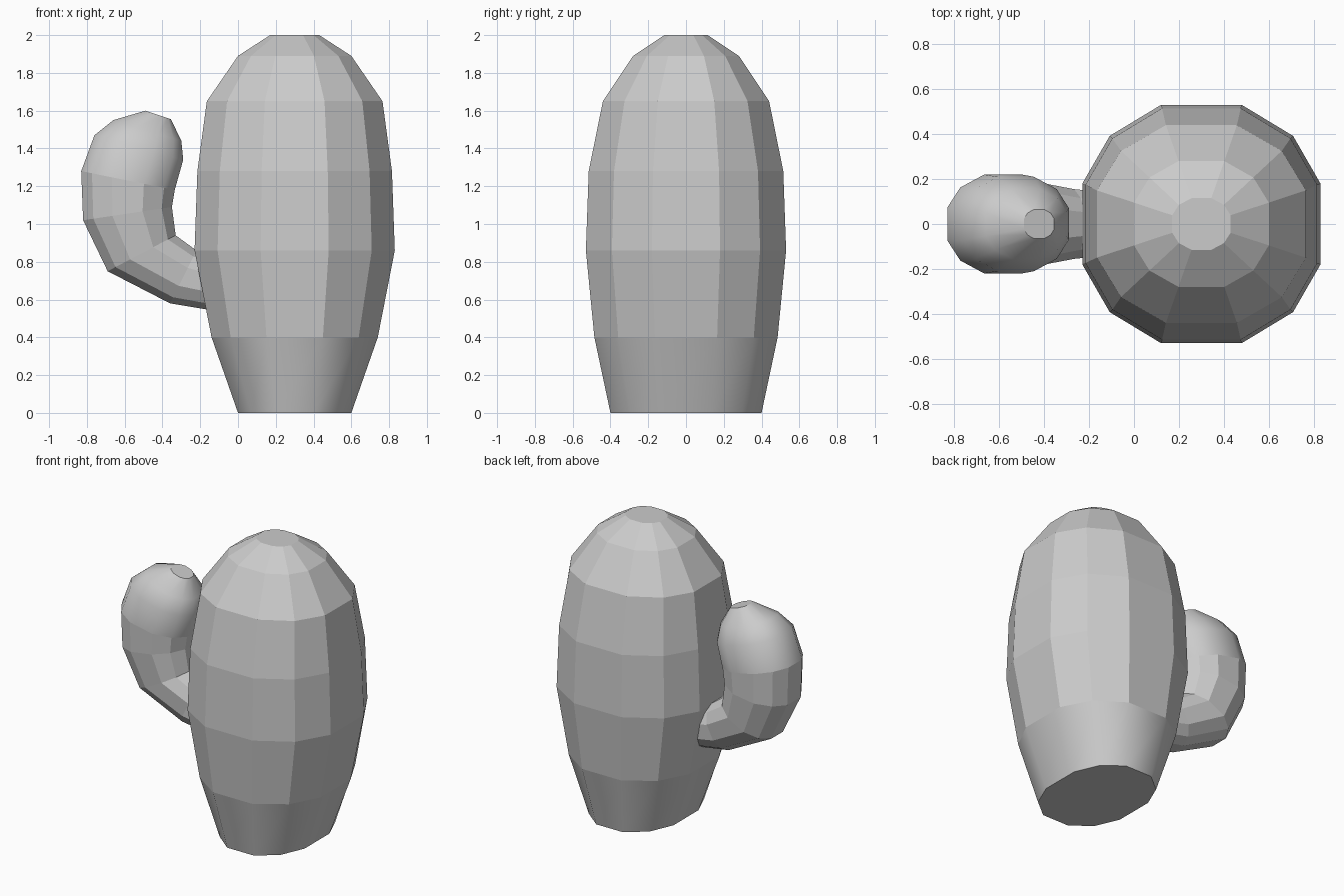
import bpy, bmesh
from mathutils import Vector

if "Cube" in bpy.data.objects:
    bpy.data.objects.remove(bpy.data.objects["Cube"])

# Twelve-sided cross-section shared by trunk and arm (unit half-widths)
Q = [(1, .34), (.77, .74), (.34, 1)]
SECTION = (Q + [(-a, b) for a, b in reversed(Q)]
           + [(-a, -b) for a, b in Q] + [(a, -b) for a, b in reversed(Q)])


def loft(name, rings, smooth_bands, cap_start):
    """rings: (centre, half-width vector, half-depth along y)"""
    bm = bmesh.new()
    loops = [[bm.verts.new(c + u * a + Vector((0, d * b, 0))) for a, b in SECTION]
             for c, u, d in rings]
    n = len(SECTION)
    for k, (lo, hi) in enumerate(zip(loops, loops[1:])):
        for i in range(n):
            j = (i + 1) % n
            f = bm.faces.new((lo[i], lo[j], hi[j], hi[i]))
            f.smooth = k in smooth_bands
    bm.faces.new(loops[-1])
    if cap_start:
        bm.faces.new(loops[0][::-1])
    bmesh.ops.recalc_face_normals(bm, faces=bm.faces)
    # Keep the rims of the end caps crisp
    for loop in (loops[0], loops[-1]):
        for i in range(n):
            bm.edges.get((loop[i], loop[(i + 1) % n])).smooth = False
    me = bpy.data.meshes.new(name)
    bm.to_mesh(me)
    bm.free()
    ob = bpy.data.objects.new(name, me)
    bpy.context.collection.objects.link(ob)
    return ob


# Trunk: height, half-width in x, half-width in y
trunk = [(0, .30, .40), (.40, .44, .485), (.86, .53, .53), (1.28, .515, .515),
         (1.65, .465, .44), (1.89, .30, .28), (2.0, .13, .115)]
loft("cactus_trunk",
     [(Vector((.3, 0, z)), Vector((rx, 0, 0)), ry) for z, rx, ry in trunk], {0}, True)

# Arm: outer x, z, inner x, z of each ring, then half-depth
arm = [(-.12, .54, -.12, .82, .14), (-.36, .58, -.22, .86, .155),
       (-.69, .75, -.33, .94, .19), (-.82, 1.02, -.35, 1.09, .215),
       (-.83, 1.28, -.335, 1.18, .22), (-.76, 1.47, -.29, 1.34, .21),
       (-.66, 1.55, -.30, 1.44, .155), (-.49, 1.60, -.355, 1.555, .065)]
rings = []
for ox, oz, ix, iz, d in arm:
    o, i = Vector((ox, 0, oz)), Vector((ix, 0, iz))
    rings.append(((o + i) / 2, (i - o) / 2, d))
loft("cactus_arm", rings, {4, 5, 6}, False)
